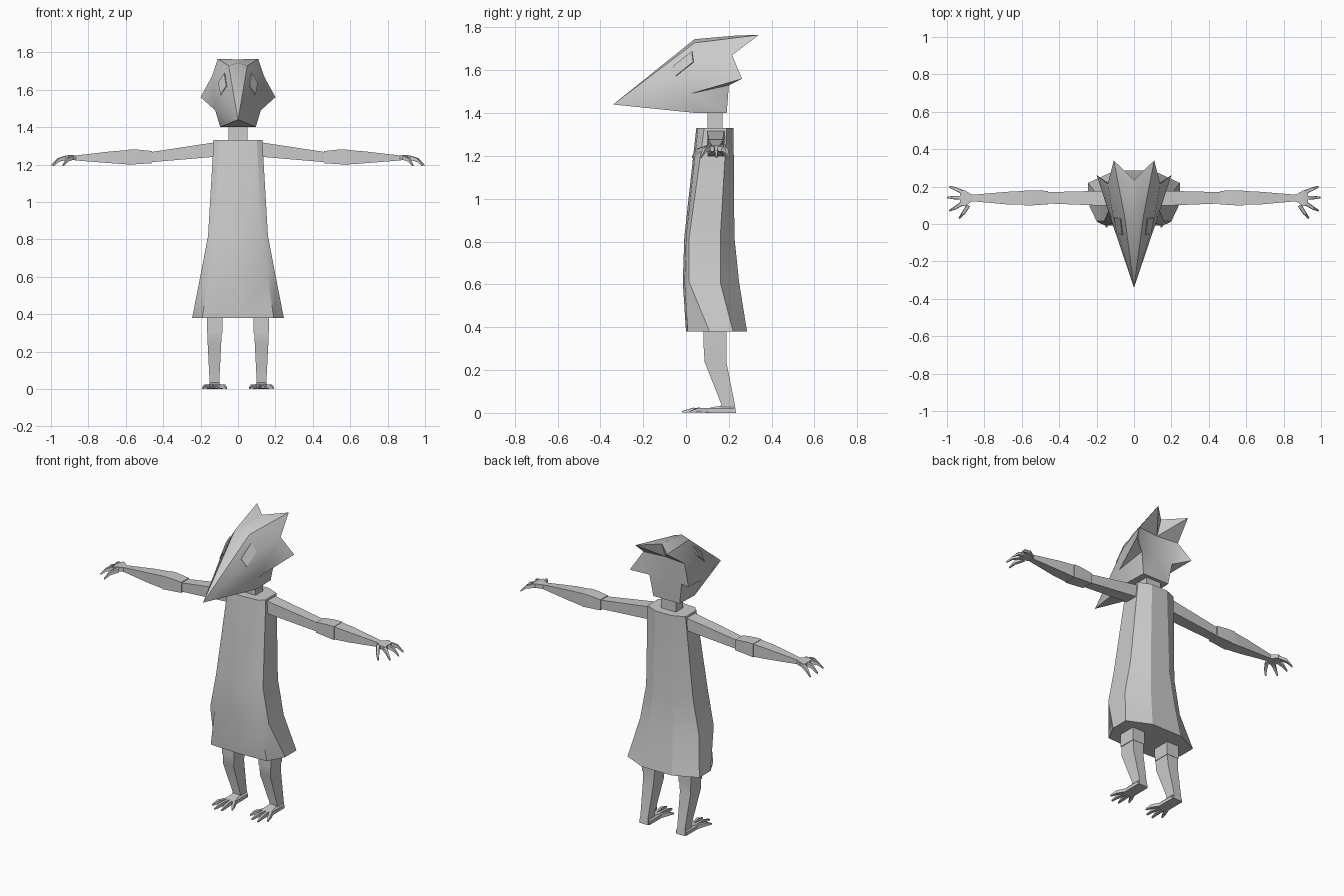
import bpy, bmesh
from mathutils import Vector
from mathutils.bvhtree import BVHTree

if "Cube" in bpy.data.objects:
    bpy.data.objects.remove(bpy.data.objects["Cube"])

grey = bpy.data.materials.new("plain_grey")
grey.diffuse_color = (0.6, 0.6, 0.6, 1)
grey.use_nodes = True
grey.node_tree.nodes["Principled BSDF"].inputs["Base Color"].default_value = grey.diffuse_color


def make(name, verts, faces, angle=0.52):
    """Mesh object with welded vertices, outward normals and smooth-by-angle shading."""
    bm = bmesh.new()
    vs = [bm.verts.new(v) for v in verts]
    for f in faces:
        bm.faces.new([vs[i] for i in f])
    bmesh.ops.remove_doubles(bm, verts=bm.verts[:], dist=1e-5)
    bmesh.ops.recalc_face_normals(bm, faces=bm.faces[:])
    me = bpy.data.meshes.new(name)
    bm.to_mesh(me)
    bm.free()
    me.materials.append(grey)
    ob = bpy.data.objects.new(name, me)
    bpy.context.collection.objects.link(ob)
    bpy.ops.object.select_all(action='DESELECT')
    ob.select_set(True)
    bpy.context.view_layer.objects.active = ob
    bpy.ops.object.shade_smooth_by_angle(angle=angle)
    return ob


def loft(name, rings, angle=0.52):
    """Skin a stack of rings with equal point counts and cap both ends."""
    n = len(rings[0])
    verts = [p for r in rings for p in r]
    faces = [(k * n + i, k * n + (i + 1) % n, (k + 1) * n + (i + 1) % n, (k + 1) * n + i)
             for k in range(len(rings) - 1) for i in range(n)]
    faces += [tuple(range(n)), tuple(range((len(rings) - 1) * n, len(rings) * n))]
    return make(name, verts, faces, angle)


def rect_x(x, y0, y1, z0, z1):
    return [(x, y0, z0), (x, y1, z0), (x, y1, z1), (x, y0, z1)]


def rect_z(z, x0, x1, y0, y1):
    return [(x0, y0, z), (x1, y0, z), (x1, y1, z), (x0, y1, z)]


def digit(name, pts, sizes):
    """Tapered four-sided finger or toe along a path."""
    pts = [Vector(p) for p in pts]
    flat = pts[-1] - pts[0]
    flat.z = 0
    side = flat.normalized().cross(Vector((0, 0, 1)))
    rings = []
    for p, s in zip(pts, sizes):
        u = Vector((0, 0, s))
        rings.append([p - side * s - u, p + side * s - u, p + side * s * .8 + u, p - side * s * .8 + u])
    loft(name, rings)


# robe: z, half width, front y, side panel start and end y, back y
rings = []
for z, w, f, s0, s1, b in [(.38, .245, .0, .11, .22, .285), (.61, .2, -.015, .015, .16, .248),
                           (.82, .16, -.008, .015, .16, .226), (1.33, .13, .048, .085, .19, .222)]:
    half = [(.78 * w, f + .008), (w, s0), (w, s1), (.42 * w, b)]
    ring = [(0, f)] + half + [(-x, y) for x, y in reversed(half)]
    rings.append([(x, y, z) for x, y in ring])
loft("robe", rings)

# neck
loft("neck", [rect_z(1.30, -.05, .05, .1, .17), rect_z(1.43, -.05, .05, .1, .17)])

# head: half of the points, mirrored across x
P = {
    "tip": (0, -.34, 1.44), "brow": (0, .04, 1.745), "notch": (0, .235, 1.762),
    "under": (0, .2, 1.67), "spike": (.108, .34, 1.765),
    "r1": (.05, .04, 1.728), "r2": (.112, .035, 1.62), "r3": (.122, .02, 1.49), "r4": (.095, .05, 1.40),
    "k1": (.14, .215, 1.67), "k2": (.11, .2, 1.53), "k3": (.09, .19, 1.40),
    "ear": (.2, .262, 1.56), "jaw": (0, .05, 1.40), "nape": (0, .19, 1.40), "back": (0, .2, 1.53),
}
half_faces = [f.split() for f in (
    "tip brow r1", "tip r1 r2", "tip r2 r3", "tip r3 r4", "tip r4 jaw",       # snout
    "brow notch r1", "notch spike r1", "r1 spike k1", "r1 k1 r2",            # crown
    "r2 k1 r3", "r3 k1 ear", "k1 k2 ear", "k2 r3 ear",                       # ears
    "r3 k2 k3 r4", "r4 k3 nape jaw",                                         # jaw
    "notch spike under", "spike k1 under", "under k1 k2 back", "back k2 k3 nape")]
names = list(P)
verts, faces = [], []
for s in (1, -1):
    off = len(verts)
    verts += [(s * P[k][0], P[k][1], P[k][2]) for k in names]
    faces += [[off + names.index(k) for k in f] for f in half_faces]
head = make("head", verts, faces, angle=.6)
me = head.data
tree = BVHTree.FromPolygons([v.co for v in me.vertices], [tuple(p.vertices) for p in me.polygons])

# eyes: thin slanted plates resting on the head
for s, side in ((1, "left"), (-1, "right")):
    inner, outer = [], []
    for x, y, z in [(.055, -.055, 1.615), (.068, .03, 1.685), (.108, .034, 1.64), (.09, -.045, 1.572)]:
        co, nor, _, _ = tree.find_nearest(Vector((s * x, y, z)))
        out = Vector((s * .75, -.5, .43))
        inner.append(co - out * .003)
        outer.append(co + out * .006)
    loft(side + "_eye", [inner, outer])

    def limb(name, rows, rect):
        rings = [rect(*r) for r in rows]
        loft(name, [[(s * x, y, z) for x, y, z in r] for r in rings])

    # arms, with a thicker elbow cuff
    limb(side + "_upper_arm", [(.08, .095, .18, 1.245, 1.325), (.47, .11, .17, 1.212, 1.266)], rect_x)
    limb(side + "_elbow", [(.46, .105, .177, 1.207, 1.272), (.54, .1, .18, 1.202, 1.28),
                           (.585, .1, .18, 1.198, 1.28)], rect_x)
    limb(side + "_forearm", [(.58, .103, .177, 1.2, 1.278), (.68, .105, .172, 1.207, 1.27),
                             (.87, .122, .156, 1.222, 1.248)], rect_x)

    # hands
    limb(side + "_palm", [(.865, .122, .156, 1.222, 1.248), (.905, .095, .18, 1.228, 1.252),
                          (.93, .1, .175, 1.22, 1.245)], rect_x)
    for i, (y0, y1, x0, x1) in enumerate([(.1, .03, .885, .935), (.112, .07, .915, .988),
                                          (.14, .142, .915, .998), (.168, .2, .91, .988)]):
        digit(f"{side}_finger_{i + 1}",
              [(s * x0, y0, 1.238), (s * (x0 + .6 * (x1 - x0)), y0 + .65 * (y1 - y0), 1.225),
               (s * x1, y1, 1.195)], (.011, .009, .004))

    # legs
    limb(side + "_thigh", [(.45, .083, .167, .08, .19), (.30, .083, .167, .082, .19)], rect_z)
    limb(side + "_shin", [(.305, .086, .163, .084, .188), (.24, .09, .162, .086, .188),
                          (.04, .1, .152, .165, .228), (.0, .095, .155, .16, .233)], rect_z)

    # feet: wedge with splayed toes
    limb(side + "_foot", [(.0, .09, .16, .09, .225), (.02, .09, .16, .09, .225),
                          (.034, .103, .147, .165, .22)], rect_z)
    for i, (x0, x1, y1) in enumerate([(.1, .062, .03), (.116, .103, -.012),
                                      (.134, .147, -.018), (.15, .188, .02)]):
        digit(f"{side}_toe_{i + 1}",
              [(s * x0, .11, .011), (s * (x0 + .65 * (x1 - x0)), .11 + .6 * (y1 - .11), .014),
               (s * x1, y1, .005)], (.011, .01, .004))
